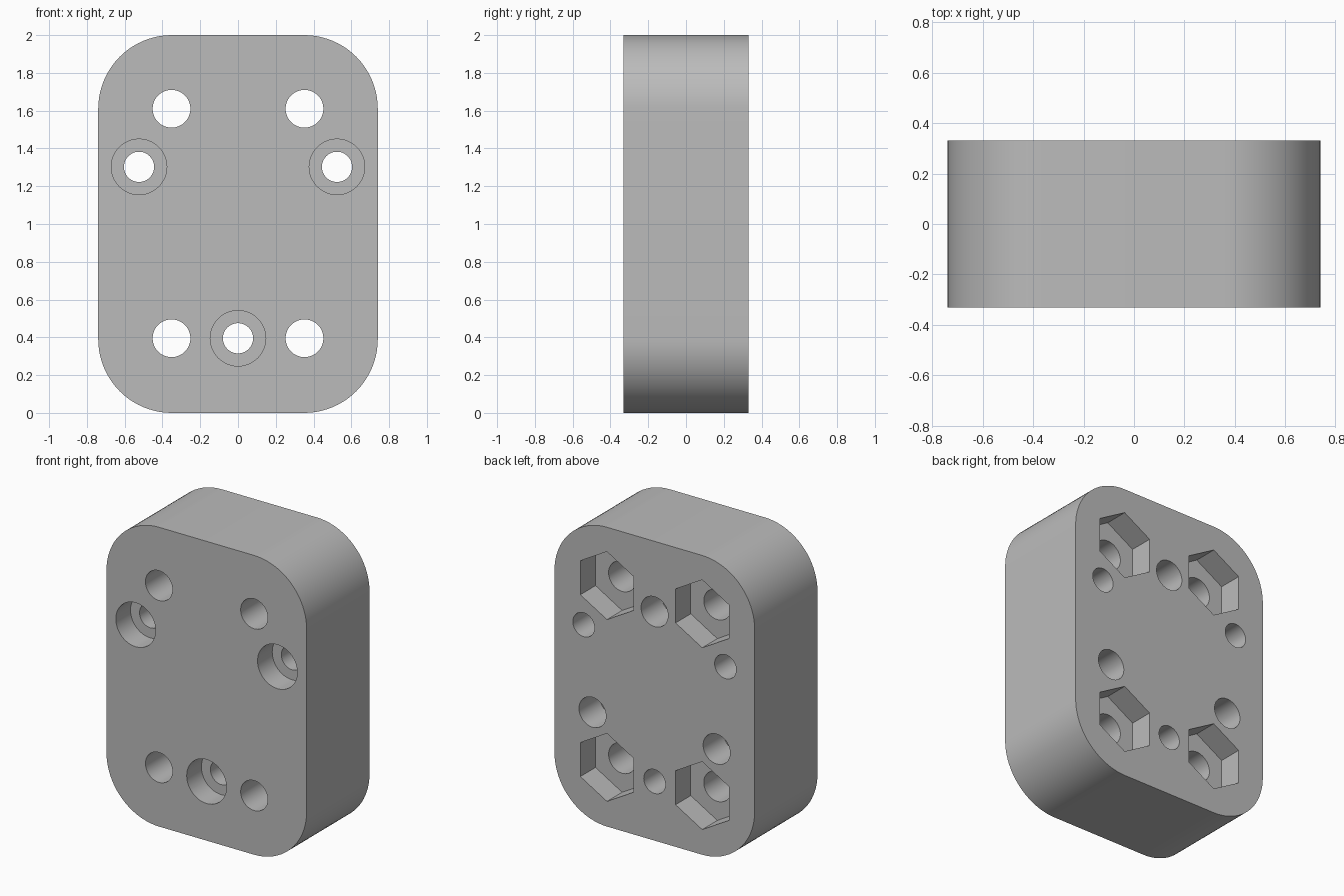
import bpy, bmesh
from math import pi, sin, cos

if "Cube" in bpy.data.objects:
    bpy.data.objects.remove(bpy.data.objects["Cube"], do_unlink=True)

HALF_W, HALF_D, HEIGHT, CORNER = 0.74, 0.332, 2.0, 0.39
FRONT, BACK, OVER = -HALF_D, HALF_D, 0.1

grey = bpy.data.materials.new("plain grey")
grey.use_nodes = True
colour = (0.5, 0.5, 0.5, 1)
grey.diffuse_color = colour
grey.node_tree.nodes["Principled BSDF"].inputs["Base Color"].default_value = colour


def prism(name, outline, y0, y1):
    """Extrude an x-z outline from y0 to y1."""
    bm = bmesh.new()
    base = bm.faces.new([bm.verts.new((x, y0, z)) for x, z in outline])
    side = bmesh.ops.extrude_face_region(bm, geom=[base])["geom"]
    moved = [v for v in side if isinstance(v, bmesh.types.BMVert)]
    bmesh.ops.translate(bm, verts=moved, vec=(0, y1 - y0, 0))
    bmesh.ops.recalc_face_normals(bm, faces=bm.faces)
    mesh = bpy.data.meshes.new(name)
    bm.to_mesh(mesh)
    bm.free()
    mesh.materials.append(grey)
    obj = bpy.data.objects.new(name, mesh)
    bpy.context.collection.objects.link(obj)
    return obj


def ring(x, z, radius, sides):
    """Regular polygon with a corner pointing up."""
    steps = [2 * pi * i / sides for i in range(sides)]
    return [(x + radius * sin(a), z + radius * cos(a)) for a in steps]


def rounded_outline(steps=20):
    """Rectangle with four round corners."""
    cx, cz = HALF_W - CORNER, HEIGHT / 2 - CORNER
    points = []
    for q, (sx, sz) in enumerate([(1, 1), (-1, 1), (-1, -1), (1, -1)]):
        for i in range(steps + 1):
            a = (q + i / steps) * pi / 2
            points.append((sx * cx + CORNER * cos(a),
                           HEIGHT / 2 + sz * cz + CORNER * sin(a)))
    return points


block = prism("mounting_block", rounded_outline(), FRONT, BACK)


def cut(x, z, radius, y0, y1, sides=48):
    """Remove a round or hexagonal recess from the block."""
    cutter = prism("cutter", ring(x, z, radius, sides), y0, y1)
    cutter.hide_render = True
    mod = block.modifiers.new("recess", 'BOOLEAN')
    mod.operation, mod.solver, mod.object = 'DIFFERENCE', 'EXACT', cutter
    bpy.context.view_layer.objects.active = block
    bpy.ops.object.modifier_apply(modifier=mod.name)
    bpy.data.objects.remove(cutter, do_unlink=True)


# Four bolt holes with hexagonal nut pockets in the back
for x in (-0.352, 0.352):
    for z in (0.395, 1.61):
        cut(x, z, 0.1, FRONT - OVER, BACK + OVER)
        cut(x, z, 0.227, BACK - 0.16, BACK + OVER, sides=6)

# Three counterbored screw holes and three blind back holes on two circles
for i in range(3):
    a = pi / 2 + i * 2 * pi / 3
    x, z = 0.605 * cos(a), 1 - 0.605 * sin(a)
    cut(x, z, 0.08, FRONT - OVER, BACK + OVER)
    cut(x, z, 0.147, FRONT - OVER, FRONT + 0.155)
    cut(0.53 * cos(a), 1 + 0.53 * sin(a), 0.1, BACK - 0.215, BACK + OVER)

# Smooth curves, sharp rims
bpy.ops.object.select_all(action='DESELECT')
block.select_set(True)
bpy.context.view_layer.objects.active = block
bpy.ops.object.shade_smooth_by_angle(angle=pi / 6)
